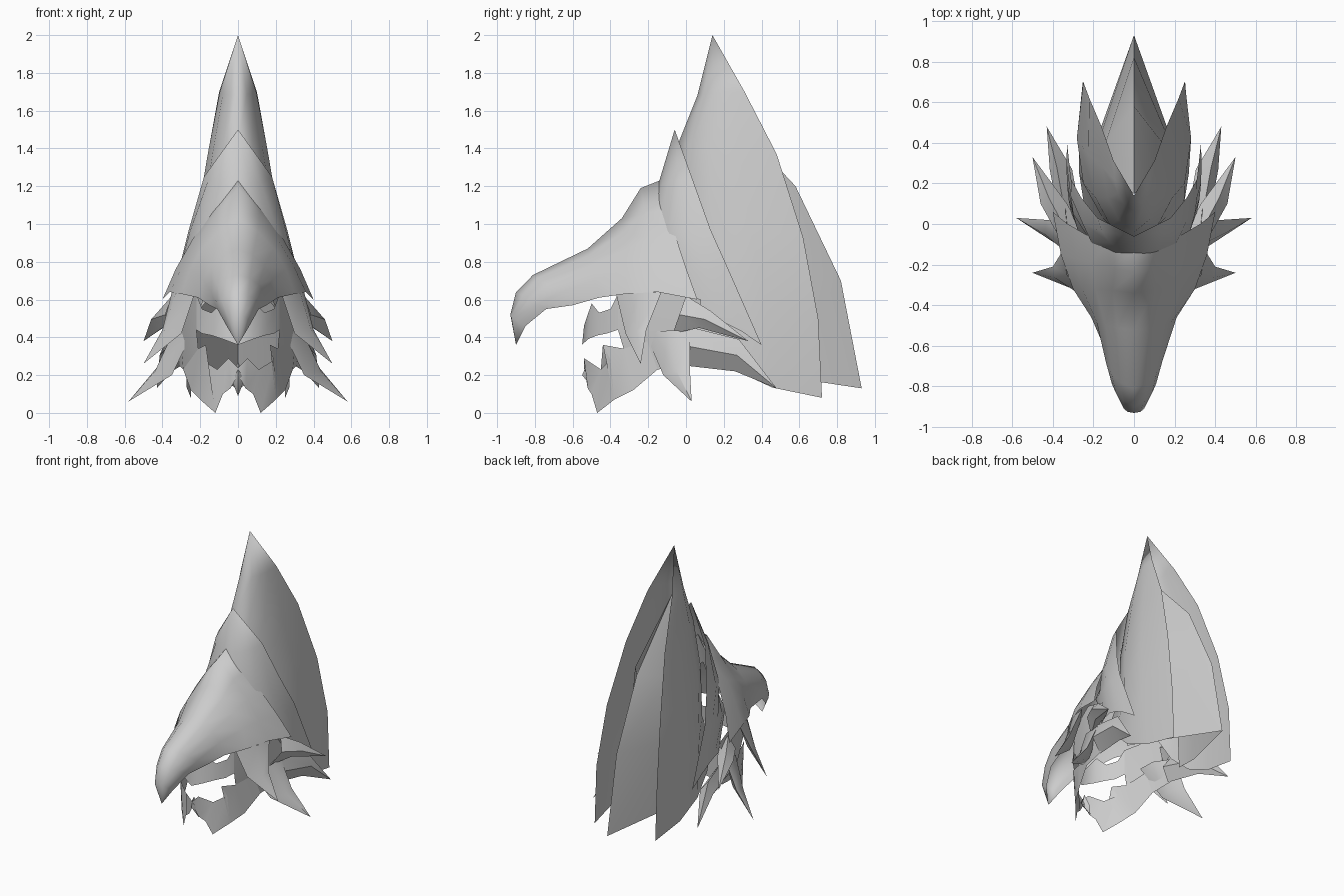
import bpy
import bmesh
import math
from mathutils import Vector

# Remove the default object only
cube = bpy.data.objects.get("Cube")
if cube:
    bpy.data.objects.remove(cube, do_unlink=True)

# One plain material for the whole headdress
grey = bpy.data.materials.new("plain grey")
grey.use_nodes = True
colour = (0.6, 0.6, 0.6, 1.0)
grey.diffuse_color = colour
grey.node_tree.nodes["Principled BSDF"].inputs["Base Color"].default_value = colour

CENTRE = Vector((0, 0.1, 0.6))


def faces_outward(corners):
    """Area-weighted measure of facing away from the head centre."""
    a, b, c = corners[0], corners[1], corners[2]
    normal = (b - a).cross(c - a)
    middle = sum(corners, Vector()) / len(corners)
    return normal.dot(middle - CENTRE)


def sheet(name, rows, angle=50):
    """Skin a grid of points and mirror it; repeated points collapse."""
    rows = [[Vector(p) for p in row] for row in rows]
    quads = []
    for upper, lower in zip(rows, rows[1:]):
        for i in range(len(upper) - 1):
            corners = []
            for p in (upper[i], upper[i + 1], lower[i + 1], lower[i]):
                if p not in corners:
                    corners.append(p)
            if len(corners) > 2:
                quads.append(corners)
    flip = sum(faces_outward(q) for q in quads) < 0

    bm = bmesh.new()
    known = {}

    def vertex(p, side):
        key = (round(p.x * side, 4) + 0.0, round(p.y, 4), round(p.z, 4))
        if key not in known:
            known[key] = bm.verts.new(key)
        return known[key]

    for side in (1, -1):
        for corners in quads:
            ring = [vertex(p, side) for p in corners]
            if flip != (side < 0):
                ring.reverse()
            bm.faces.new(ring)

    mesh = bpy.data.meshes.new(name)
    bm.to_mesh(mesh)
    bm.free()
    mesh.materials.append(grey)
    mesh.shade_smooth()
    mesh.set_sharp_from_angle(angle=math.radians(angle))
    obj = bpy.data.objects.new(name, mesh)
    bpy.context.collection.objects.link(obj)
    return obj


def arc(start, middle, end, steps=4):
    """Points on a parabola that passes through three given points."""
    a, m, b = Vector(start), Vector(middle), Vector(end)
    control = 2 * m - (a + b) / 2
    points = []
    for i in range(steps + 1):
        t = i / steps
        points.append(a * (1 - t) ** 2 + control * 2 * t * (1 - t) + b * t * t)
    return points


def shell(name, sections):
    """A smooth curved sheet made from three-point cross-sections."""
    return sheet(name, [arc(*section) for section in sections], angle=120)


def point(p):
    """A cross-section that shrinks to a single tip."""
    return (p, p, p)


def feather(name, tip, back, front, out, inside):
    """A solid blade: back and front edges run from root to middle to tip."""
    rows = []
    for b, f in zip(back, front):
        middle = (Vector(b) + Vector(f)) / 2
        ridge = middle + Vector((out, 0, 0))
        hollow = middle - Vector((inside, 0, 0))
        rows.append((b, ridge, f, hollow, b))
    rows.append([tip] * 5)
    return sheet(name, rows)


# Hooked beak that widens into the brow
shell("beak_and_brow", [
    point((0, -.9, .36)),
    ((0, -.93, .52), (.05, -.91, .5), (.06, -.85, .46)),
    ((0, -.9, .64), (.09, -.83, .6), (.11, -.74, .55)),
    ((0, -.81, .73), (.11, -.74, .68), (.15, -.6, .57)),
    ((0, -.52, .87), (.14, -.5, .78), (.21, -.46, .61)),
    ((0, -.34, 1.03), (.19, -.32, .87), (.3, -.32, .63)),
    ((0, -.24, 1.19), (.21, -.19, .92), (.36, -.15, .64)),
    ((0, -.14, 1.23), (.24, -.05, .92), (.4, .06, .6)),
])

# Pointed band behind the brow, tucked under it in front
shell("forehead_band", [
    point((0, -.06, 1.5)),
    ((0, -.15, 1.2), (.12, -.09, 1.22), (.18, .03, 1.25)),
    ((0, -.2, 1), (.21, -.09, .96), (.26, .13, .97)),
    ((.24, -.12, .75), (.3, .05, .74), (.31, .22, .77)),
    ((.31, .06, .5), (.33, .2, .48), (.33, .4, .36)),
])

# Tall crest wrapping both sides, open at the back
shell("tall_crest", [
    point((0, .14, 2)),
    ((0, .06, 1.68), (.08, .15, 1.69), (.1, .31, 1.7)),
    ((0, -.04, 1.43), (.13, .13, 1.4), (.16, .48, 1.37)),
    ((0, -.08, 1.1), (.19, .13, 1.03), (.22, .62, .93)),
    ((0, -.08, .8), (.25, .2, .65), (.25, .7, .5)),
    ((.2, 0, .55), (.27, .25, .23), (.25, .72, .08)),
])

# Folded leaf filling the back of the crest
sheet("rear_leaf", [
    [(0, .15, 1.66), (0, .15, 1.66), (0, .15, 1.66)],
    [(0, .58, 1.2), (.14, .4, 1.15), (.16, .2, 1.15)],
    [(0, .82, .7), (.17, .42, .7), (.21, .2, .7)],
    [(0, .93, .13), (.19, .4, .21), (.23, .2, .25)],
])

# Four swept feathers on each side
feather("brow_feather", tip=(.5, -.24, .26),
        back=[(.35, -.13, .64), (.4, -.21, .44)],
        front=[(.23, -.37, .63), (.3, -.32, .42)], out=.04, inside=.03)
feather("temple_feather", tip=(.5, .33, .38),
        back=[(.35, 0, .62), (.42, .13, .54)],
        front=[(.32, -.07, .42), (.4, .07, .45)], out=.05, inside=.08)
feather("cheek_feather", tip=(.58, .03, .06),
        back=[(.34, .02, .44), (.43, .02, .24)],
        front=[(.24, -.22, .43), (.35, -.12, .2)], out=.05, inside=.04)
feather("neck_feather", tip=(.43, .48, .13),
        back=[(.33, 0, .46), (.38, .28, .39)],
        front=[(.3, 0, .25), (.35, .26, .22)], out=.05, inside=.06)

# Mouth guard: upper lip, cheeks, jagged jaw and chin
sheet("upper_lip", [
    [(0, -.54, .46), (.09, -.5, .58), (.14, -.46, .53),
     (.19, -.4, .55), (.22, -.36, .63)],
    [(0, -.55, .36), (.08, -.52, .39), (.14, -.47, .41),
     (.19, -.42, .42), (.22, -.36, .44)],
])
sheet("cheek_plate", [
    [(.22, -.36, .63), (.32, -.1, .66), (.34, .08, .6)],
    [(.22, -.36, .44), (.31, -.12, .44), (.33, .05, .42)],
    [(.21, -.33, .34), (.29, -.15, .23), (.31, .02, .25)],
])
sheet("lower_jaw", [
    [(0, -.54, .24), (.05, -.54, .29), (.11, -.45, .23), (.19, -.4, .28),
     (.17, -.44, .36), (.21, -.33, .34), (.27, -.2, .4)],
    [(0, -.53, .2), (.04, -.52, .13), (.08, -.5, .1), (.12, -.47, 0),
     (.2, -.38, .07), (.25, -.28, .12), (.29, -.15, .23)],
])
sheet("chin_spike", [
    [(0, -.52, .27), (0, -.52, .27)],
    [(0, -.55, .2), (.04, -.51, .19)],
    [(0, -.46, .09), (0, -.46, .09)],
])
